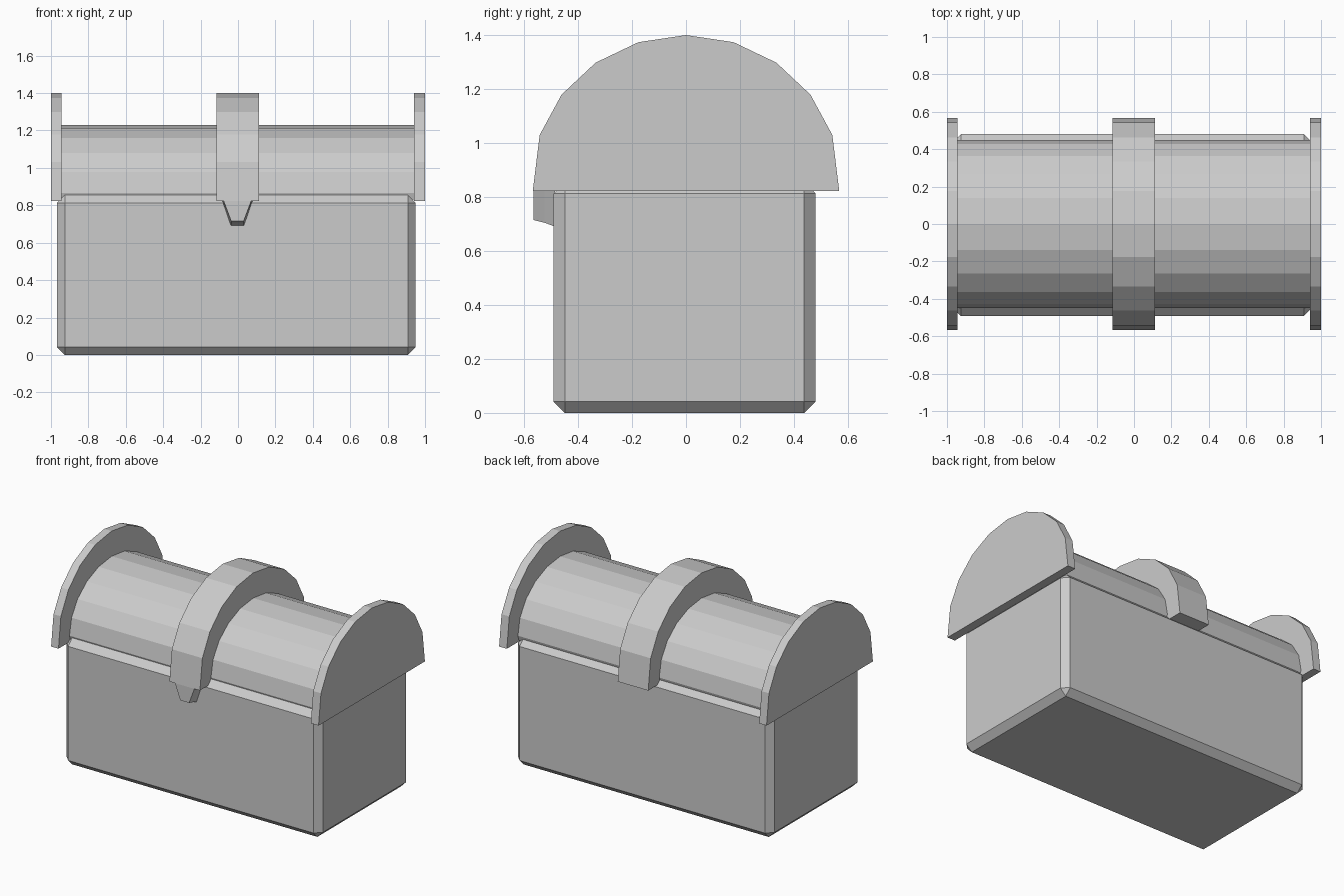
import bpy, bmesh, math

if "Cube" in bpy.data.objects:
    bpy.data.objects.remove(bpy.data.objects["Cube"])


def add_object(name, bm):
    bmesh.ops.recalc_face_normals(bm, faces=bm.faces[:])
    mesh = bpy.data.meshes.new(name)
    bm.to_mesh(mesh)
    bm.free()
    obj = bpy.data.objects.new(name, mesh)
    bpy.context.collection.objects.link(obj)
    return obj


def loft(name, rings):
    """Closed solid joining rings that have equal point counts."""
    bm = bmesh.new()
    loops = [[bm.verts.new(p) for p in ring] for ring in rings]
    for a, b in zip(loops, loops[1:]):
        n = len(a)
        for i in range(n):
            j = (i + 1) % n
            bm.faces.new((a[i], a[j], b[j], b[i]))
    bm.faces.new(loops[0])
    bm.faces.new(loops[-1])
    return add_object(name, bm)


def arch(name, x0, x1, half_width, height, foot_width, foot_z):
    """Faceted arch cross-section (18 degree steps) extruded along x."""
    spring = 0.865
    profile = [(foot_width, foot_z)]
    if half_width > 0.5:
        steps = range(1, 10)      # hoops run straight to their feet
    else:
        steps = range(0, 11)
    for i in steps:
        a = math.radians(18 * i)
        profile.append((half_width * math.cos(a), spring + height * math.sin(a)))
    profile.append((-foot_width, foot_z))
    return loft(name, [[(x, y, z) for y, z in profile] for x in (x0, x1)])


# Chest body with chamfered edges
x0, x1, y0, y1, z1 = -0.968, 0.95, -0.491, 0.48, 0.855
bm = bmesh.new()
bmesh.ops.create_cube(bm, size=1)
for v in bm.verts:
    v.co = (x1 if v.co.x > 0 else x0, y1 if v.co.y > 0 else y0,
            z1 if v.co.z > 0 else 0)
bmesh.ops.bevel(bm, geom=bm.edges[:], offset=0.042, offset_type='OFFSET',
                segments=1, affect='EDGES')
add_object("chest_body", bm)

# Barrel lid
arch("lid_barrel", -0.96, 0.96, 0.45, 0.365, 0.44, 0.83)

# Raised hoops: two ends and the centre
for name, a, b in (("left_end_hoop", -1.0, -0.945),
                   ("centre_hoop", -0.115, 0.113),
                   ("right_end_hoop", 0.942, 1.0)):
    arch(name, a, b, 0.57, 0.535, 0.568, 0.822)

# Tapered clasp hanging from the centre hoop
cx = -0.003
back = [(0.083, 0.83), (0.035, 0.69)]
front = [(0.076, 0.83), (0.033, 0.715)]


def clasp_ring(points, y):
    (wt, zt), (wb, zb) = points
    return [(cx - wt, y, zt), (cx + wt, y, zt), (cx + wb, y, zb), (cx - wb, y, zb)]


middle = [(0.08, 0.83), (0.034, 0.705)]
loft("clasp", [clasp_ring(back, -0.485), clasp_ring(middle, -0.525),
               clasp_ring(front, -0.565)])
